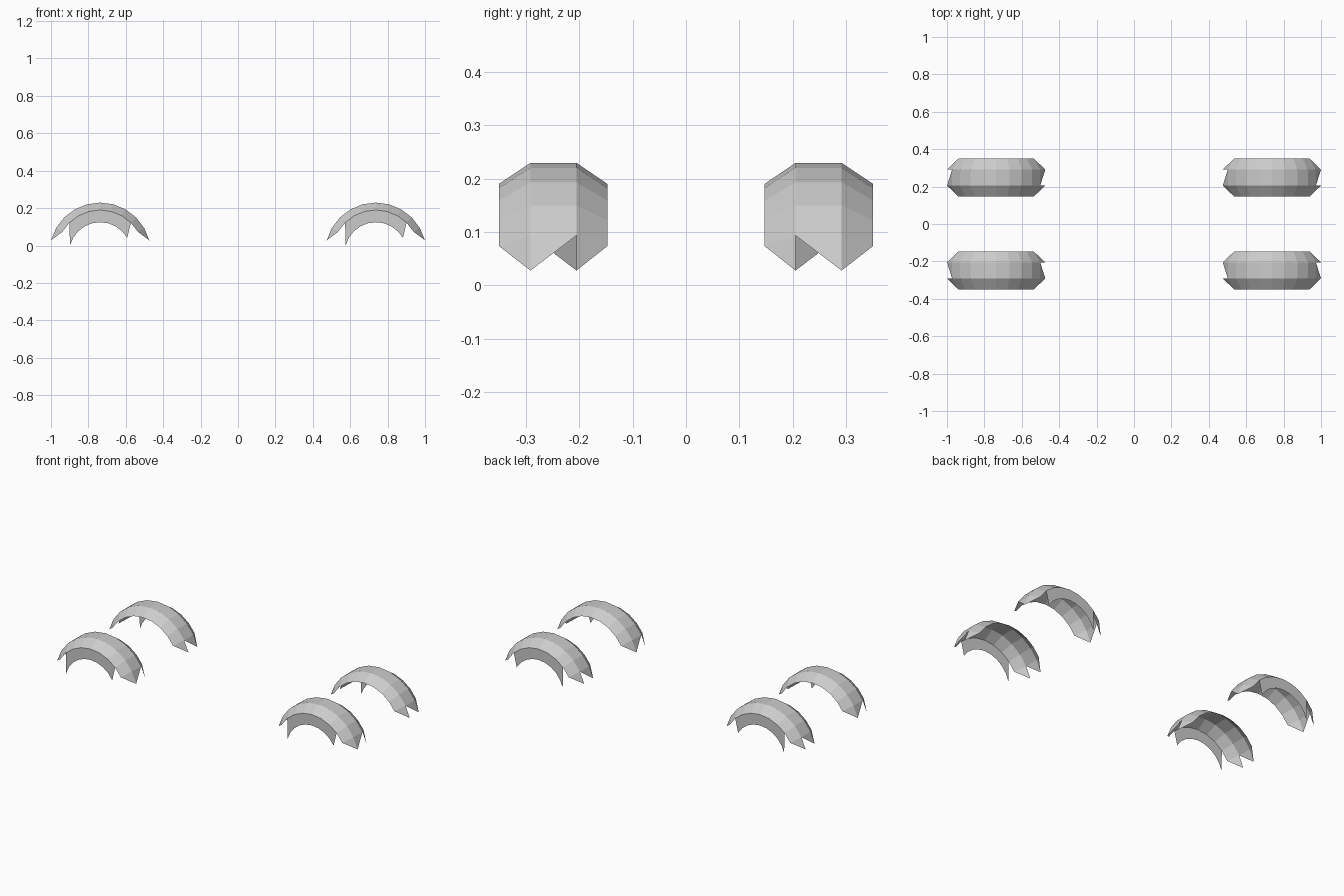
import bpy, bmesh
from math import radians, cos, sin

if "Cube" in bpy.data.objects:
    bpy.data.objects.remove(bpy.data.objects["Cube"])

CX, CZ = 0.737, -0.0425
# cross-section rings, outside to inside: (radius, distance from y = 0)
RINGS = {"wall": (0.167, 0.35), "edge": (0.2325, 0.35), "outer": (0.272, 0.291),
         "inner": (0.272, 0.205), "lip": (0.2325, 0.147)}


def fender(name, cx, side):
    bm = bmesh.new()
    verts = {}

    def v(ring, deg):
        if (ring, deg) not in verts:
            r, y = RINGS[ring]
            a = radians(deg)
            verts[ring, deg] = bm.verts.new((cx + r * cos(a), side * y, CZ + r * sin(a)))
        return verts[ring, deg]

    def face(*keys):
        bm.faces.new([v(*k) for k in keys])

    def strip(r1, r2, start, end):
        for d in range(start, end, 15):
            face((r1, d), (r1, d + 15), (r2, d + 15), (r2, d))

    # side wall, bevels and tread
    strip("wall", "edge", 45, 135)
    strip("edge", "outer", 30, 150)
    strip("outer", "inner", 30, 150)
    strip("inner", "lip", 30, 150)

    # pointed ends of the bevels
    for d, e in ((30, 15), (150, 165)):
        face(("edge", d), ("outer", d), ("outer", e))
        face(("lip", d), ("inner", d), ("inner", e))
    # diagonal ends of the tread
    face(("outer", 15), ("outer", 30), ("inner", 30))
    face(("inner", 165), ("inner", 150), ("outer", 150))
    # pointed ends of the side wall
    face(("wall", 30), ("wall", 45), ("edge", 45))
    face(("wall", 150), ("wall", 135), ("edge", 135))
    face(("wall", 165), ("wall", 150), ("edge", 135))

    bmesh.ops.recalc_face_normals(bm, faces=bm.faces)
    # open shell: make the tread face outwards
    bm.normal_update()
    top = max(bm.faces, key=lambda f: f.calc_center_median().z)
    if top.normal.z < 0:
        bmesh.ops.reverse_faces(bm, faces=bm.faces)
    mesh = bpy.data.meshes.new(name)
    bm.to_mesh(mesh)
    bm.free()
    bpy.context.collection.objects.link(bpy.data.objects.new(name, mesh))


# four wheel arches
for xname, sx in (("left", -1), ("right", 1)):
    for yname, sy in (("front", -1), ("back", 1)):
        fender(f"{yname}_{xname}_fender", sx * CX, sy)
